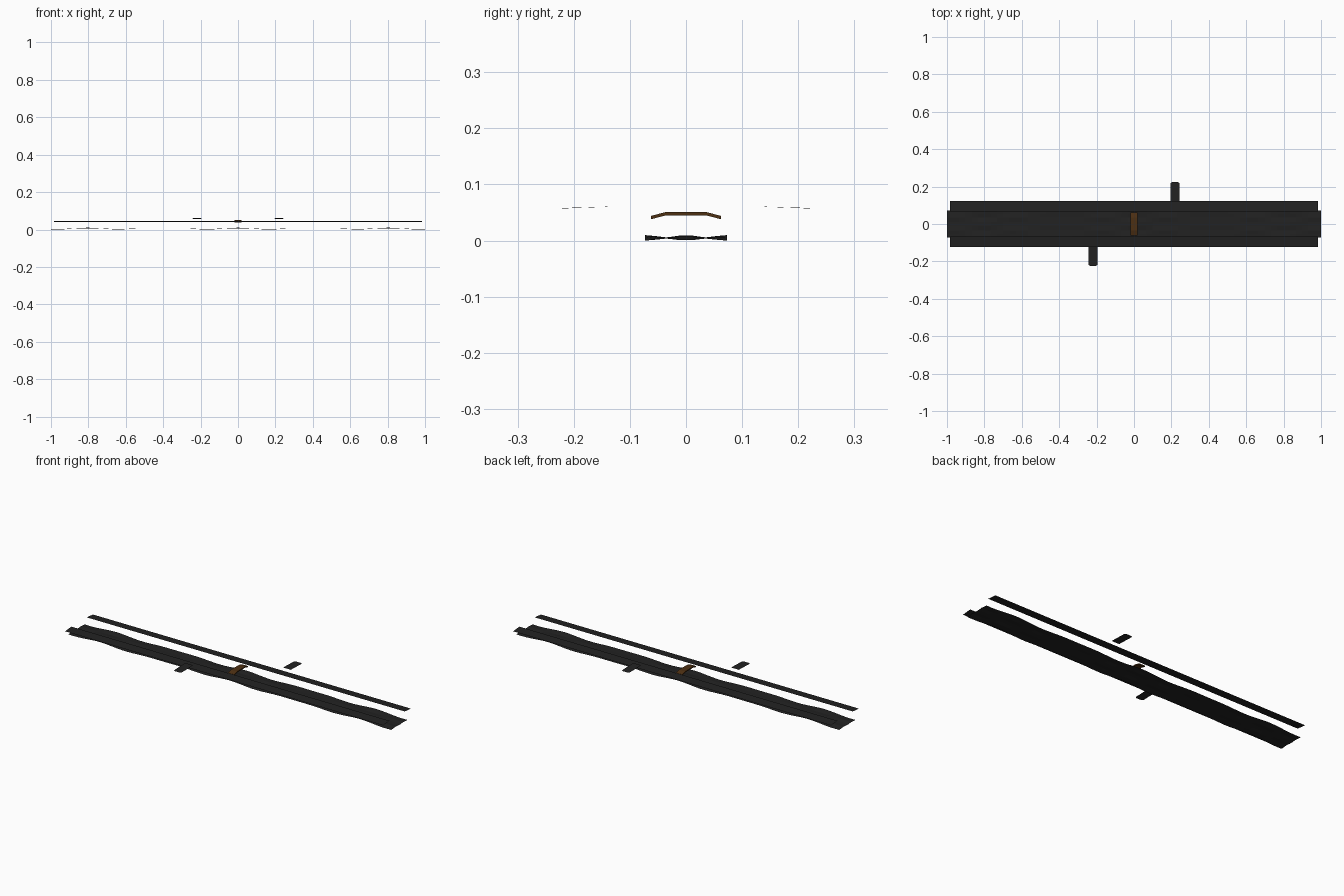
import bpy, math

if "Cube" in bpy.data.objects:
    bpy.data.objects.remove(bpy.data.objects["Cube"])


def material(name, rgb):
    m = bpy.data.materials.new(name)
    m.diffuse_color = (*rgb, 1)
    m.use_nodes = True
    m.node_tree.nodes["Principled BSDF"].inputs["Base Color"].default_value = m.diffuse_color
    return m


BLACK = material("charcoal black", (0.016, 0.016, 0.016))
BROWN = material("dark brown", (0.075, 0.029, 0.006))


def build(name, verts, faces, mat):
    me = bpy.data.meshes.new(name)
    me.from_pydata(verts, [], faces)
    me.update()
    me.materials.append(mat)
    ob = bpy.data.objects.new(name, me)
    bpy.context.collection.objects.link(ob)
    return ob


# Lower panel: one thin, gently rippled sheet
NX = 60
ys = [-0.073, -0.054, -0.035, -0.012, 0.012, 0.035, 0.054, 0.073]
verts = []
for i in range(NX + 1):
    x = -1 + 2 * i / NX
    for y in ys:
        wave = math.cos(2 * math.pi * x / 0.4) + 0.6 * math.cos(2 * math.pi * x / 0.27)
        swell = 0.6 + 0.4 * math.cos(2 * math.pi * y / 0.07)
        verts.append((x, y, 0.0055 + 0.0033 * wave * swell))
low = min(v[2] for v in verts)
verts = [(x, y, z - low) for x, y, z in verts]
n = len(ys)
faces = [(i * n + j, (i + 1) * n + j, (i + 1) * n + j + 1, i * n + j + 1)
         for i in range(NX) for j in range(n - 1)]
build("rippled_lower_panel", verts, faces, BLACK)

# Side strips and the staggered tabs; s = -1 front, 1 back
for s, side in ((-1, "front"), (1, "back")):
    def order(f):
        return [f if s > 0 else f[::-1]]

    # Long raised strip, open sheet sloping slightly outward
    L = 0.985
    build(side + "_strip",
          [(-L, s * 0.068, 0.046), (L, s * 0.068, 0.046),
           (L, s * 0.123, 0.041), (-L, s * 0.123, 0.041)],
          order((0, 1, 2, 3)), BLACK)

    # Small tab with clipped outer corners
    a, b, c = 0.195 * s, 0.243 * s, 0.008 * s
    tab = [(a, 0.12, 0.061), (b, 0.12, 0.061), (b, 0.218, 0.058),
           (b - c, 0.224, 0.057), (a + c, 0.224, 0.057), (a, 0.218, 0.058)]
    build(side + "_tab", [(x, s * y, z) for x, y, z in tab],
          [tuple(range(6))], BLACK)

# Brown bent band across the middle, extruded along x
profile = [(-0.0625, 0.044), (-0.035, 0.051), (0.035, 0.051), (0.0625, 0.044)]
T, W = 0.006, 0.019
verts = []
for y, z in profile:
    verts += [(-W, y, z), (W, y, z), (W, y, z - T), (-W, y, z - T)]
faces = [(0, 1, 2, 3), (15, 14, 13, 12)]
for k in range(3):
    for j in range(4):
        p, q = k * 4 + j, k * 4 + (j + 1) % 4
        faces.append((p, p + 4, q + 4, q))
build("centre_band", verts, faces, BROWN)
